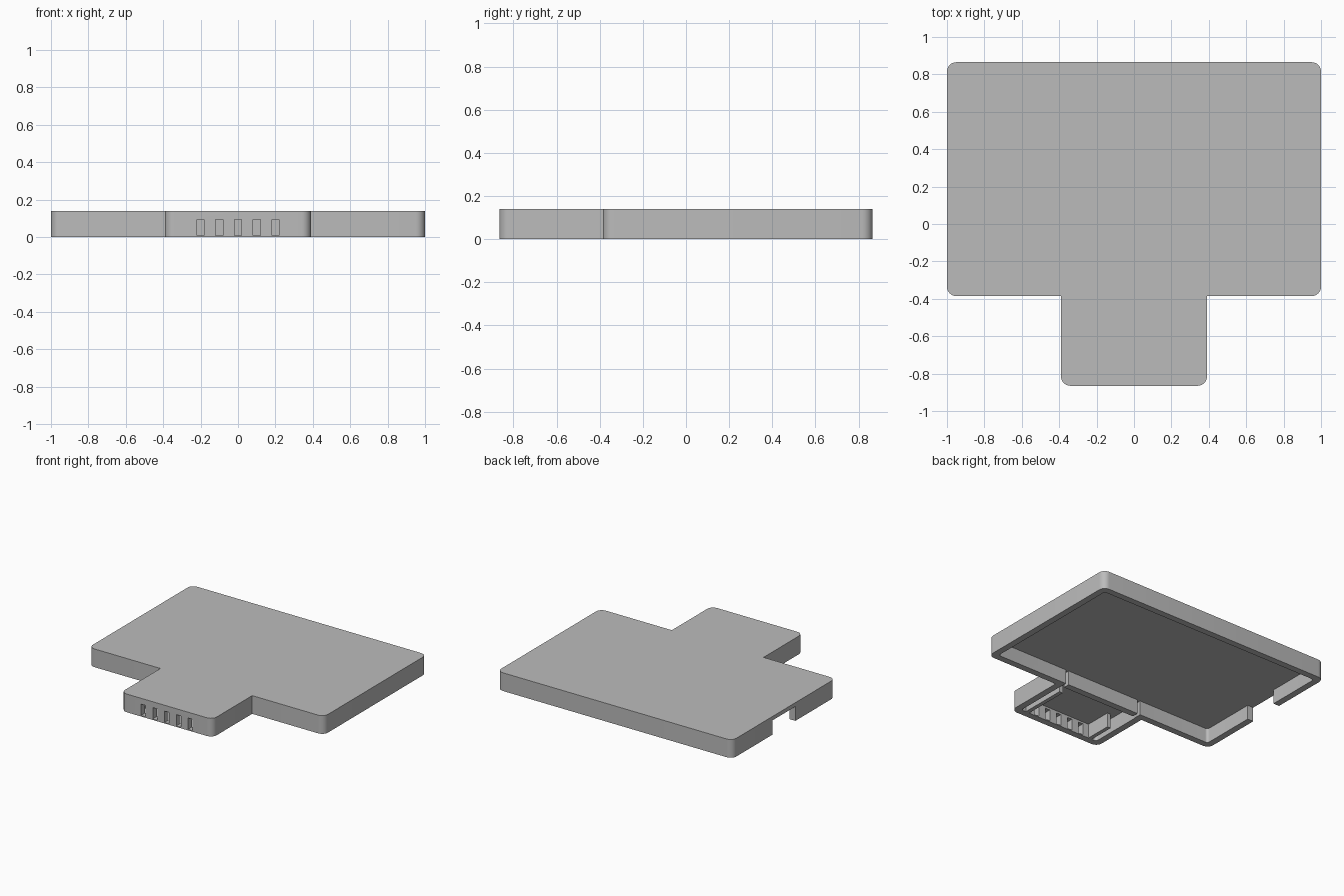
import bpy, bmesh, math

HEIGHT = 0.14      # overall height
ROOF = 0.11        # underside of the top plate
WALL = 0.05
BACK, SHOULDER, FRONT = 0.865, -0.385, -0.865
HALF, NECK = 1.0, 0.39

cube = bpy.data.objects.get("Cube")
if cube:
    bpy.data.objects.remove(cube, do_unlink=True)

grey = bpy.data.materials.new("plain_grey")
grey.use_nodes = True
colour = (0.5, 0.5, 0.5, 1)
grey.diffuse_color = colour
grey.node_tree.nodes["Principled BSDF"].inputs["Base Color"].default_value = colour


def prism(name, corners, z0, z1):
    """Extrude a counter-clockwise outline of (x, y, corner radius)."""
    outline = []
    for i, (x, y, r) in enumerate(corners):
        if r == 0:
            outline.append((x, y))
            continue
        px, py, _ = corners[i - 1]
        nx, ny, _ = corners[(i + 1) % len(corners)]
        a, b = math.hypot(px - x, py - y), math.hypot(nx - x, ny - y)
        ux, uy, vx, vy = (px - x) / a, (py - y) / a, (nx - x) / b, (ny - y) / b
        for k in range(9):
            t = k / 8 * math.pi / 2
            s, c = r * (1 - math.sin(t)), r * (1 - math.cos(t))
            outline.append((x + ux * s + vx * c, y + uy * s + vy * c))
    bm = bmesh.new()
    face = bm.faces.new([bm.verts.new((x, y, z0)) for x, y in outline])
    top = bmesh.ops.extrude_face_region(bm, geom=[face])["geom"]
    bmesh.ops.translate(bm, vec=(0, 0, z1 - z0),
                        verts=[v for v in top if isinstance(v, bmesh.types.BMVert)])
    bmesh.ops.recalc_face_normals(bm, faces=bm.faces)
    mesh = bpy.data.meshes.new(name)
    bm.to_mesh(mesh)
    bm.free()
    obj = bpy.data.objects.new(name, mesh)
    bpy.context.collection.objects.link(obj)
    mesh.materials.append(grey)
    return obj


def block(name, x0, x1, y0, y1, z0, z1, r=0):
    return prism(name, [(x0, y0, r), (x1, y0, r), (x1, y1, r), (x0, y1, r)], z0, z1)


def cut(target, cutter):
    cutter.hide_render = True
    mod = target.modifiers.new("cut", "BOOLEAN")
    mod.operation, mod.solver, mod.object = "DIFFERENCE", "EXACT", cutter
    bpy.context.view_layer.objects.active = target
    bpy.ops.object.modifier_apply(modifier=mod.name)
    bpy.data.objects.remove(cutter, do_unlink=True)


# T-shaped cover with rounded outer corners
R = 0.05
half = [(NECK, FRONT, R), (NECK, SHOULDER, 0), (HALF, SHOULDER, R), (HALF, BACK, R)]
cover = prism("cover", half + [(-x, y, r) for x, y, r in reversed(half)], 0, HEIGHT)

# Hollow underside, with a dividing wall between body and neck
cut(cover, block("body_cavity", WALL - HALF, HALF - WALL,
                 SHOULDER + WALL, BACK - WALL, -0.1, ROOF, 0.02))
cut(cover, block("neck_cavity", WALL - NECK, NECK - WALL,
                 FRONT + WALL, SHOULDER, -0.1, ROOF, 0.02))

# Slits at both ends of the dividing wall
for x in (-0.325, 0.325):
    cut(cover, block("divider_slit", x - 0.012, x + 0.012,
                     SHOULDER - 0.03, SHOULDER + WALL + 0.02, -0.1, ROOF))

# Cable notch in the right-hand side wall
cut(cover, block("side_notch", -1.1, -0.92, 0.10, 0.38, -0.1, ROOF))

# Five vent slots in the front of the neck
for i in range(-2, 3):
    x = i * 0.1
    cut(cover, block("vent_slot", x - 0.019, x + 0.019,
                     FRONT - 0.1, FRONT + WALL + 0.03, 0.008, 0.095))

# Holding ribs inside the neck
ribs = [block("left_rib", 0.27, 0.30, FRONT + WALL - 0.01, -0.45, 0, ROOF + 0.01),
        block("right_rib", -0.30, -0.27, FRONT + WALL - 0.01, -0.61, 0, ROOF + 0.01)]

for obj in [cover] + ribs:
    bpy.ops.object.select_all(action="DESELECT")
    obj.select_set(True)
    bpy.context.view_layer.objects.active = obj
    bpy.ops.object.shade_smooth_by_angle(angle=math.radians(30))
